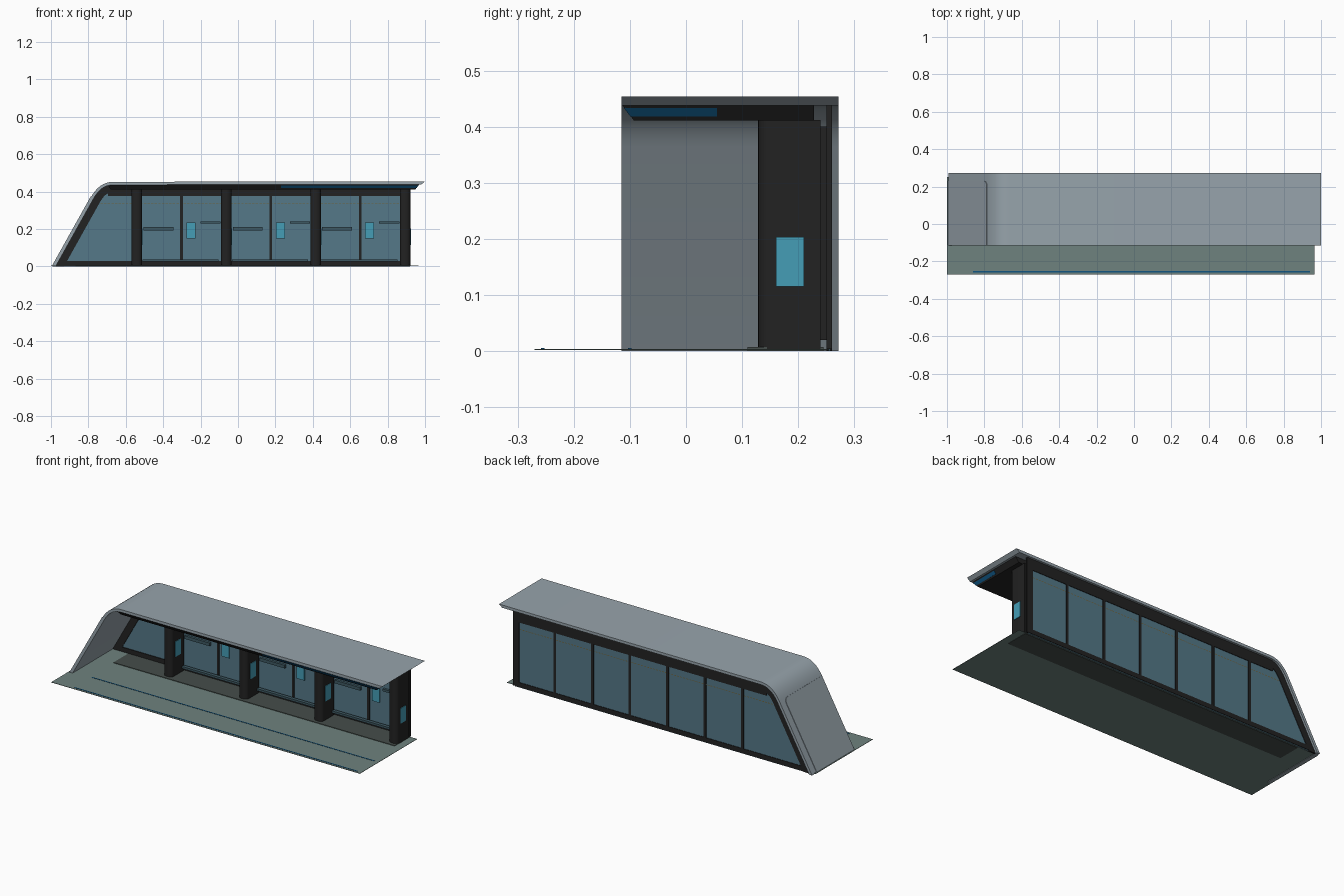
import bpy, bmesh, math
from mathutils import Vector

if "Cube" in bpy.data.objects:
    bpy.data.objects.remove(bpy.data.objects["Cube"], do_unlink=True)


def material(name, r, g, b):
    m = bpy.data.materials.new(name)
    m.use_nodes = True
    m.diffuse_color = (r, g, b, 1)
    m.node_tree.nodes["Principled BSDF"].inputs["Base Color"].default_value = (r, g, b, 1)
    return m


SHELL = material("shell grey", .31, .37, .41)
DARK = material("frame black", .016, .016, .016)
GLASS = material("window glass", .089, .188, .246)
PAVING = material("paving green grey", .156, .223, .209)
PLINTH = material("plinth grey", .06, .075, .07)
BLUE = material("light strip blue", .005, .09, .22)
CYAN = material("screen cyan", .06, .34, .47)
RAIL = material("rail slate", .048, .098, .122)
AMBER = material("marker amber", .16, .13, .05)


def finish(name, bm, mat, smooth=False):
    bmesh.ops.recalc_face_normals(bm, faces=bm.faces)
    mesh = bpy.data.meshes.new(name)
    bm.to_mesh(mesh)
    bm.free()
    mesh.materials.append(mat)
    obj = bpy.data.objects.new(name, mesh)
    bpy.context.collection.objects.link(obj)
    if smooth:
        bpy.ops.object.select_all(action='DESELECT')
        obj.select_set(True)
        bpy.context.view_layer.objects.active = obj
        bpy.ops.object.shade_smooth_by_angle(angle=math.radians(30))
    return obj


def prism(name, points, push, mat, smooth=False):
    """Extrude a closed 3D outline along the vector push."""
    bm = bmesh.new()
    face = bm.faces.new([bm.verts.new(p) for p in points])
    new = bmesh.ops.extrude_face_region(bm, geom=[face])["geom"]
    bmesh.ops.translate(bm, vec=push, verts=[v for v in new if isinstance(v, bmesh.types.BMVert)])
    return finish(name, bm, mat, smooth)


def box(name, x0, x1, y0, y1, z0, z1, mat):
    return prism(name, [(x0, y0, z0), (x1, y0, z0), (x1, y1, z0), (x0, y1, z0)], (0, 0, z1 - z0), mat)


# Side outline: leaning end wall, rounded shoulder, long flat roof
FOOT, SHOULDER = Vector((-.993, 0)), Vector((-.785, .372))
CORNER, ROOF = Vector((-.740, .452)), Vector((-.665, .452))
STEPS = 10


def outline(end_x, depth, end_cut=0):
    """Outline moved inward by depth, ending at end_x."""
    pts = [FOOT]
    for i in range(STEPS + 1):
        t = i / STEPS
        pts.append(SHOULDER * (1 - t) ** 2 + CORNER * 2 * t * (1 - t) + ROOF * t * t)
    pts.append(Vector((end_x, .454)))
    out = []
    for i, p in enumerate(pts):
        d = (pts[min(i + 1, len(pts) - 1)] - pts[max(i - 1, 0)]).normalized()
        if 0 < i < len(pts) - 1:
            d = ((p - pts[i - 1]).normalized() + (pts[i + 1] - p).normalized()).normalized()
        n = Vector((d.y, -d.x))
        if i == 0:
            n = Vector((1 / n.x, 0))
        out.append(p + n * depth)
    out[-1].x = end_x - end_cut
    return out


def ribbon(name, end_x, d0, d1, y0, y1, mat, cut=0):
    pts = outline(end_x, d0) + outline(end_x, d1, cut)[::-1]
    return prism(name, [(p.x, y0, p.y) for p in pts], (0, y1 - y0, 0), mat, True)


# Ground and plinth
box("ground_plate", -1, .965, -.27, .25, .002, .004, PAVING)
box("plinth", -.87, .92, .11, .245, 0, .007, PLINTH)
for i, y in enumerate((-.255, -.10)):
    box(f"ground_light_line_{i}", -.862, .94, y - .003, y + .003, .004, .0055, BLUE)

# Roof shell and the raised panel on its leaning end
ribbon("roof_shell", 1, 0, .016, -.115, .272, SHELL, .02)
slope = (SHOULDER - FOOT).normalized()
length = (SHOULDER - FOOT).length
RADIUS = .03
flat = [(-.112, .002), (.23, .002)]
for i in range(7):
    a = math.pi / 2 * i / 6
    flat.append((.23 - RADIUS + RADIUS * math.cos(a), length - RADIUS + RADIUS * math.sin(a)))
flat.append((-.112, length))
prism("end_wall_panel",
      [(FOOT.x + slope.x * s, y, slope.y * s) for y, s in flat],
      (-slope.y * .003, 0, slope.x * .003), SHELL)

# Ceiling block with chamfered front and right edges
bm = bmesh.new()
top = [bm.verts.new(p) for p in ((-.70, -.113, .438), (.968, -.113, .438), (.968, .228, .438), (-.70, .228, .438))]
low = [bm.verts.new(p) for p in ((-.68, -.093, .411), (.948, -.093, .411), (.948, .228, .411), (-.68, .228, .411))]
bm.faces.new(top)
bm.faces.new(low)
for i in range(4):
    j = (i + 1) % 4
    bm.faces.new((top[i], top[j], low[j], low[i]))
finish("ceiling", bm, DARK)

# Light strip wrapping the front right corner of the chamfer
Z0, Z1 = .418, .433


def chamfer(z):
    return (.438 - z) * .02 / .027 - .001


a, b = chamfer(Z0), chamfer(Z1)
prism("front_light_strip", [(.23, -.113 + a, Z0), (.968 - a, -.113 + a, Z0),
                            (.968 - b, -.113 + b, Z1), (.23, -.113 + b, Z1)], (0, .002, .001), BLUE)
prism("side_light_strip", [(.968 - a, -.113 + a, Z0), (.968 - a, .055, Z0),
                           (.968 - b, .055, Z1), (.968 - b, -.113 + b, Z1)], (-.002, 0, .001), BLUE)

# Back wall: glass sheet inside a frame that follows the shell
Y0, Y1 = .250, .260
inner = outline(.91, .04)
prism("back_glass", [(p.x, .254, p.y) for p in inner] + [(.91, .254, 0)], (0, .003, 0), GLASS)
ribbon("back_frame", .92, .0155, .055, Y0, Y1, DARK)
box("frame_top", -.695, .92, Y0, Y1, .375, .411, DARK)
box("frame_bottom", -.945, .92, Y0, Y1, .004, .03, DARK)
box("frame_end", .88, .92, Y0, Y1, .004, .411, DARK)

# Pillars with rounded fronts, mullions behind and between them
PITCH, FIRST, HALF = .478, -.541, .028
for i in range(4):
    cx = FIRST + i * PITCH
    ring = [(cx + HALF, .24, .003), (cx - HALF, .24, .003)]
    for k in range(9):
        t = math.pi * k / 8
        ring.append((cx - HALF * math.cos(t), .148 - .02 * math.sin(t), .003))
    prism(f"pillar_{i}", ring, (0, 0, .409), DARK, True)
    box(f"pillar_screen_{i}", cx + HALF, cx + HALF + .003, .16, .21, .115, .203, CYAN)
    box(f"pillar_mullion_{i}", cx - .008, cx + .008, .24, Y1, .02, .40, DARK)
    if i == 3:
        continue
    mid = cx + PITCH / 2
    box(f"mullion_{i}", mid - .007, mid + .007, Y0, Y1, .02, .39, DARK)
    box(f"glass_screen_{i}", mid + .026, mid + .074, .245, .25, .15, .235, CYAN)
    # Rails between the pillars
    box(f"low_rail_{i}", cx + .03, cx + PITCH - .04, .22, .24, .026, .038, RAIL)
    box(f"left_rail_{i}", cx + .035, cx + .195, .236, .25, .192, .21, RAIL)
    box(f"right_rail_{i}", cx + .34, cx + .448, .236, .25, .228, .241, RAIL)

# Dashed marker line on both faces of the glass
DASHES = 84
for side, y in (("front", .2535), ("back", .2572)):
    bm = bmesh.new()
    for i in range(DASHES):
        x = -.735 + i * .0193
        bm.faces.new([bm.verts.new(p) for p in
                      ((x, y, .333), (x + .013, y, .333), (x + .013, y, .337), (x, y, .337))])
    finish(f"glass_marker_{side}", bm, AMBER)
